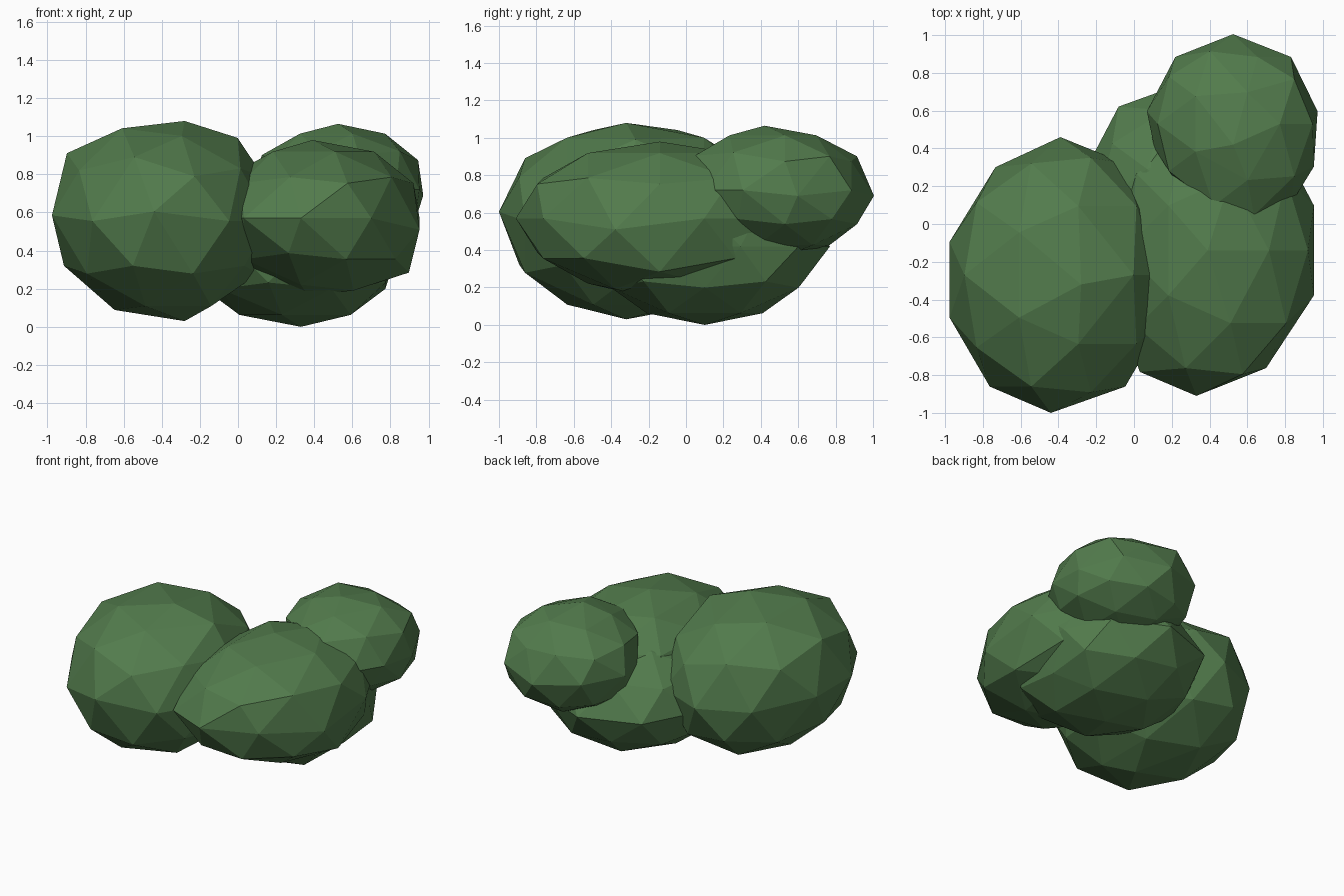
import bpy
import bmesh
from mathutils import Vector

# One leaf green for the whole bush
leaf = bpy.data.materials.new("leaf_green")
leaf.diffuse_color = (0.085, 0.2, 0.073, 1.0)


def clump(name, centre, radii, nudges=()):
    """Faceted ellipsoid; each nudge (direction, offset) shifts the vertex lying that way."""
    mesh = bpy.data.meshes.new(name)
    bm = bmesh.new()
    bmesh.ops.create_icosphere(bm, subdivisions=2, radius=1.0)
    unit = {v: v.co.normalized() for v in bm.verts}
    for v in bm.verts:
        v.co = Vector(centre) + Vector([a * r for a, r in zip(unit[v], radii)])
    for direction, offset in nudges:
        d = Vector(direction).normalized()
        v = max(bm.verts, key=lambda w: unit[w].dot(d))
        v.co += Vector(offset)
    for f in bm.faces:
        f.smooth = False
    bm.to_mesh(mesh)
    bm.free()
    mesh.materials.append(leaf)
    ob = bpy.data.objects.new(name, mesh)
    bpy.context.collection.objects.link(ob)
    return ob


# Large left clump, crown leaning a little to the right
clump("left_clump", (-0.39, -0.27, 0.555), (0.585, 0.73, 0.525), [
    ((0, 0, 1), (0.11, -0.05, 0)),
    ((0, 0, -1), (0.11, -0.05, 0)),
    ((-0.85, 0, 0.53), (-0.01, 0, 0.08)),
    ((-0.26, -0.81, 0.53), (0, 0, 0.06)),
    ((-0.26, 0.81, 0.53), (0, 0, 0.03)),
    ((-0.72, -0.53, 0.45), (-0.02, 0, 0.03)),
    ((-0.72, 0.53, 0.45), (-0.02, 0, 0.03)),
    ((0.53, 0, 0.85), (0.08, 0, -0.01)),
    ((-0.43, -0.31, 0.85), (0.03, 0, 0.04)),
    ((-0.43, 0.31, 0.85), (0.03, 0, 0.04)),
    ((-0.53, 0, -0.85), (0.05, 0, -0.02)),
    ((0, -1, 0), (-0.05, 0, 0.05)),
    ((-0.59, -0.81, 0), (-0.03, 0, 0)),
    ((-0.59, 0.81, 0), (0, -0.02, 0)),
    ((-0.95, 0.31, 0), (-0.03, -0.05, 0.03)),
    ((-0.95, -0.31, 0), (-0.03, 0, 0.03)),
])

# Long right clump
clump("right_clump", (0.42, -0.14, 0.57), (0.56, 0.77, 0.41), [
    ((0, 0, 1), (-0.03, 0, 0)),
    ((0, 0, -1), (-0.05, -0.12, 0)),
    ((0.85, 0, -0.53), (0, 0, -0.07)),
    ((0.72, -0.53, -0.45), (0, 0, -0.03)),
    ((0.72, 0.53, -0.45), (0, 0, -0.03)),
    ((0.43, -0.31, -0.85), (-0.05, 0, -0.03)),
    ((0, -1, 0), (-0.09, 0, 0)),
    ((-0.59, -0.81, 0), (-0.06, -0.02, 0)),
    ((0.59, -0.81, 0), (-0.05, 0, 0)),
    ((0.95, -0.31, 0), (0, 0, -0.06)),
])

# Low middle clump that rests on the ground
clump("low_middle_clump", (0.33, 0.10, 0.42), (0.615, 0.62, 0.42), [
    ((-0.59, 0.81, 0), (-0.05, 0.02, 0)),
    ((0, 1, 0), (0, 0.05, 0)),
    ((0.85, 0, -0.53), (-0.08, 0, 0)),
    ((0.95, 0.31, 0), (-0.07, 0, 0)),
    ((0.95, -0.31, 0), (-0.07, 0, 0)),
])

# Small raised clump at the back right
clump("back_clump", (0.525, 0.53, 0.72), (0.47, 0.475, 0.345), [
    ((0, 0, 1), (0, -0.11, 0)),
    ((0, 0, -1), (0, 0, -0.01)),
    ((0.15, 0.5, 0.85), (0, -0.07, 0)),
    ((0.28, 0.85, 0.45), (0, -0.05, 0)),
    ((-0.28, 0.85, -0.45), (0, -0.05, -0.05)),
    ((0.28, -0.85, 0.45), (-0.02, -0.08, 0.03)),
    ((0.69, -0.5, 0.53), (0, -0.04, 0.02)),
    ((-0.26, -0.81, 0.53), (0.02, -0.05, 0.02)),
    ((0.16, -0.49, 0.85), (0, -0.06, 0)),
    ((0.26, -0.81, -0.53), (0, -0.02, 0)),
    ((-0.59, -0.81, 0), (0.05, -0.02, 0)),
    ((-0.95, -0.31, 0), (0.03, 0.02, 0)),
    ((0.59, -0.81, 0), (0.03, -0.04, 0)),
    ((0.95, -0.31, 0), (-0.02, -0.08, 0)),
    ((-0.95, 0.31, 0), (-0.01, -0.08, 0)),
    ((0.95, 0.31, 0), (0, -0.08, -0.03)),
    ((0.59, 0.81, 0), (0.03, -0.03, 0)),
    ((-0.59, 0.81, 0), (-0.03, -0.03, 0)),
    ((0, 1, 0), (0, 0, -0.03)),
])
